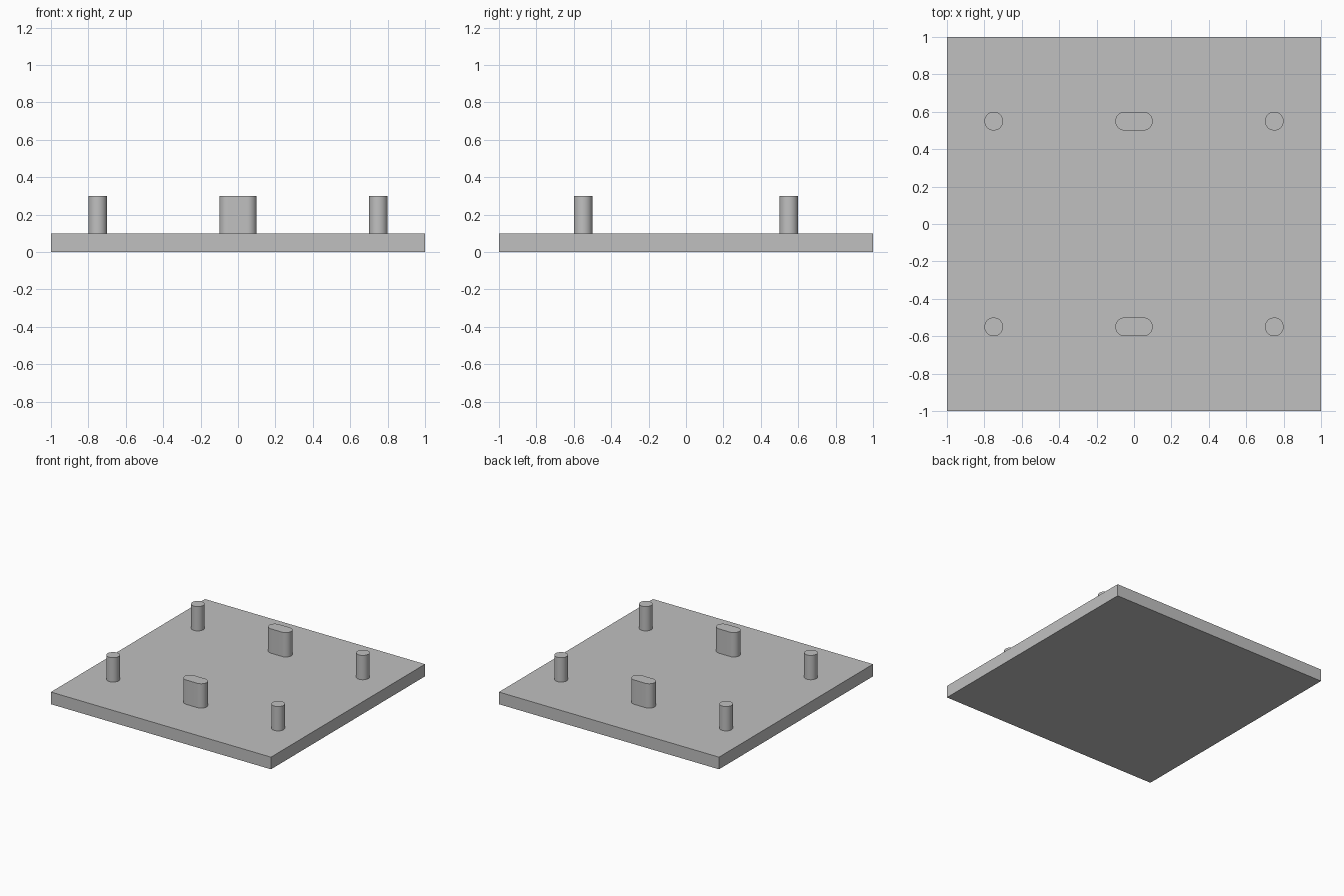
import bpy
import bmesh
from math import cos, sin, pi, radians

cube = bpy.data.objects.get("Cube")
if cube:
    bpy.data.objects.remove(cube, do_unlink=True)

PLATE_TOP = 0.1
PEG_TOP = 0.3
RADIUS = 0.05
ROW_Y = 0.55
PEG_X = 0.75

grey = bpy.data.materials.new("plain grey")
grey.use_nodes = True
colour = (0.53, 0.53, 0.53, 1)
grey.diffuse_color = colour
grey.node_tree.nodes["Principled BSDF"].inputs["Base Color"].default_value = colour


def extrude_outline(name, outline, bottom, top, location=(0, 0, 0)):
    """Make a closed solid by raising a flat outline."""
    bm = bmesh.new()
    base = bm.faces.new([bm.verts.new((x, y, bottom)) for x, y in outline])
    raised = bmesh.ops.extrude_face_region(bm, geom=[base], use_keep_orig=True)
    verts = [v for v in raised["geom"] if isinstance(v, bmesh.types.BMVert)]
    bmesh.ops.translate(bm, verts=verts, vec=(0, 0, top - bottom))
    bmesh.ops.recalc_face_normals(bm, faces=bm.faces)
    mesh = bpy.data.meshes.new(name)
    bm.to_mesh(mesh)
    bm.free()
    mesh.materials.append(grey)
    obj = bpy.data.objects.new(name, mesh)
    obj.location = location
    bpy.context.collection.objects.link(obj)
    return obj


def smooth(obj):
    bpy.ops.object.select_all(action="DESELECT")
    obj.select_set(True)
    bpy.context.view_layer.objects.active = obj
    bpy.ops.object.shade_smooth_by_angle(angle=radians(30))


def rounded_outline(half_straight, steps=24):
    """Two half circles, joined by straight sides when half_straight > 0."""
    points = []
    for side in (1, -1):
        for i in range(steps + (half_straight > 0)):
            a = -pi / 2 + pi * i / steps
            points.append((side * (half_straight + RADIUS * cos(a)), side * RADIUS * sin(a)))
    return points


# Base plate
extrude_outline("base_plate", [(-1, -1), (1, -1), (1, 1), (-1, 1)], 0, PLATE_TOP)

# Two rows of pegs: a slot-shaped one between two round ones
for row, y in (("front", -ROW_Y), ("back", ROW_Y)):
    for side, x in (("right", -PEG_X), ("left", PEG_X)):
        smooth(extrude_outline(f"{row}_{side}_round_peg", rounded_outline(0),
                               PLATE_TOP, PEG_TOP, (x, y, 0)))
    smooth(extrude_outline(f"{row}_slot_peg", rounded_outline(RADIUS),
                           PLATE_TOP, PEG_TOP, (0, y, 0)))
